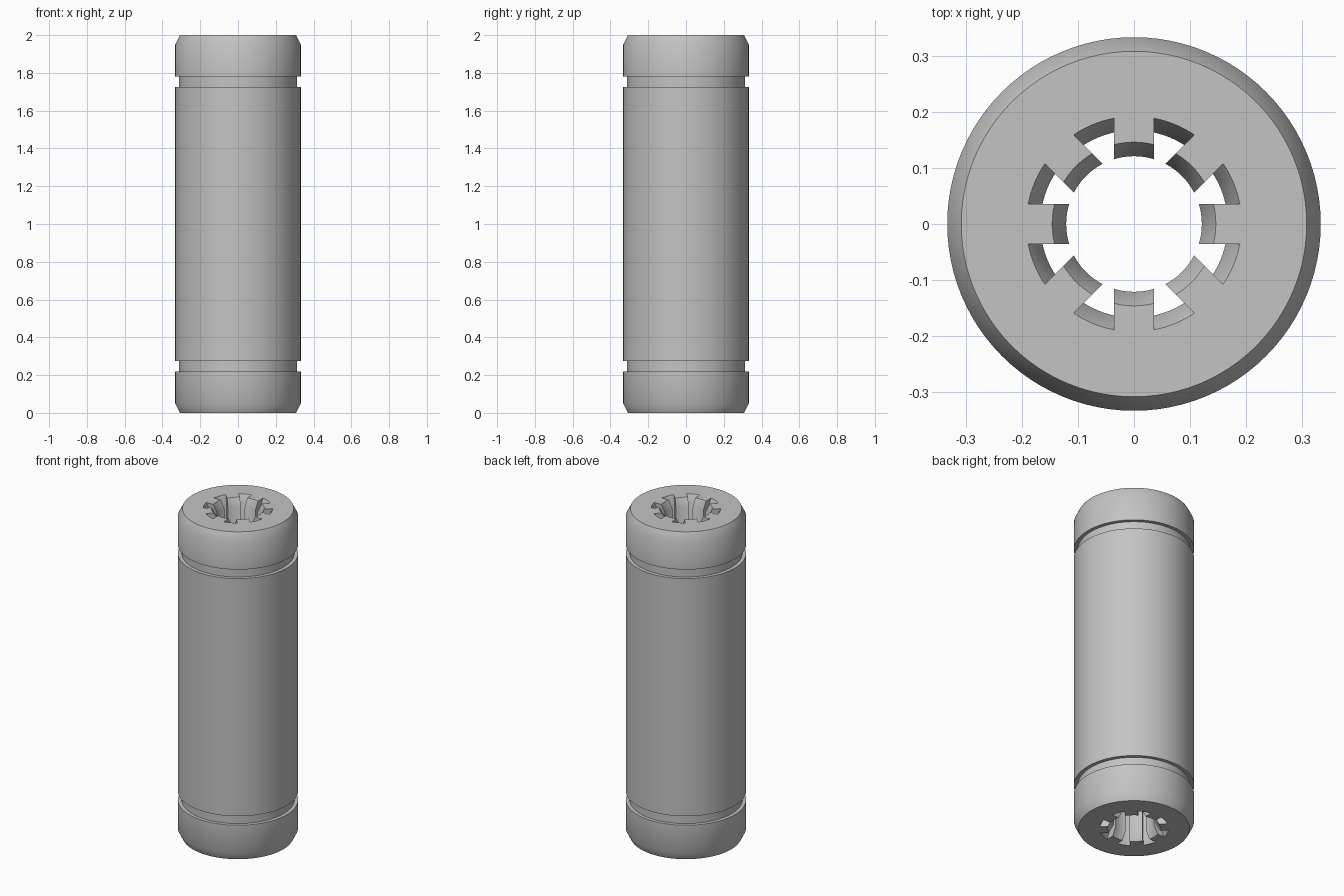
import bpy
import bmesh
from math import asin, cos, sin, pi, radians

cube = bpy.data.objects.get("Cube")
if cube:
    bpy.data.objects.remove(cube, do_unlink=True)

SEGMENTS = 96
TEETH = 8
HALF_WIDTH = 0.036   # half the width of a tooth
ARC = 6              # steps along each tooth tip and slot floor
FLARE = 0.05         # depth of the end chamfers


def ring(bm, points, z):
    return [bm.verts.new((x, y, z)) for x, y in points]


def circle(radius):
    steps = [2 * pi * i / SEGMENTS for i in range(SEGMENTS)]
    return [(radius * cos(a), radius * sin(a)) for a in steps]


def splined(tip, floor):
    """Outline of a bore with parallel-sided teeth and round slot floors."""
    points = []
    pitch = 2 * pi / TEETH
    a_tip = asin(HALF_WIDTH / tip)
    a_floor = asin(HALF_WIDTH / floor)
    for t in range(TEETH):
        for r, start, end in ((tip, -a_tip, a_tip),
                              (floor, a_floor, pitch - a_floor)):
            for i in range(ARC + 1):
                a = t * pitch + start + (end - start) * i / ARC
                points.append((r * cos(a), r * sin(a)))
    return points


def bridge(bm, loops):
    for low, high in zip(loops, loops[1:]):
        n = len(low)
        for i in range(n):
            j = (i + 1) % n
            bm.faces.new((low[i], low[j], high[j], high[i]))


def loop_edges(bm, loop):
    return [bm.edges.get((v, loop[i - 1])) for i, v in enumerate(loop)]


bm = bmesh.new()

# Outer sleeve: chamfered ends and two retaining grooves, mirrored in height
half = [(0.308, 0), (0.333, FLARE), (0.333, 0.219),
        (0.312, 0.219), (0.312, 0.274), (0.333, 0.274)]
profile = half + [(r, 2 - z) for r, z in reversed(half)]
outer = [ring(bm, circle(r), z) for r, z in profile]
bridge(bm, outer)

# Splined bore, flared at both ends
wide, narrow = splined(0.146, 0.192), splined(0.121, 0.167)
inner = [ring(bm, wide, 0), ring(bm, narrow, FLARE),
         ring(bm, narrow, 2 - FLARE), ring(bm, wide, 2)]
bridge(bm, inner)

# Flat end faces between the sleeve and the bore
for end in (0, -1):
    edges = loop_edges(bm, outer[end]) + loop_edges(bm, inner[end])
    bmesh.ops.triangle_fill(bm, use_beauty=True, use_dissolve=False, edges=edges)

bmesh.ops.recalc_face_normals(bm, faces=bm.faces[:])
mesh = bpy.data.meshes.new("bearing_sleeve")
bm.to_mesh(mesh)
bm.free()

# Grey finish
grey = bpy.data.materials.new("plain grey")
grey.use_nodes = True
colour = (0.55, 0.55, 0.55, 1)
grey.diffuse_color = colour
grey.node_tree.nodes["Principled BSDF"].inputs["Base Color"].default_value = colour
mesh.materials.append(grey)

sleeve = bpy.data.objects.new("bearing_sleeve", mesh)
bpy.context.collection.objects.link(sleeve)
bpy.ops.object.select_all(action='DESELECT')
sleeve.select_set(True)
bpy.context.view_layer.objects.active = sleeve
bpy.ops.object.shade_smooth_by_angle(angle=radians(30))
